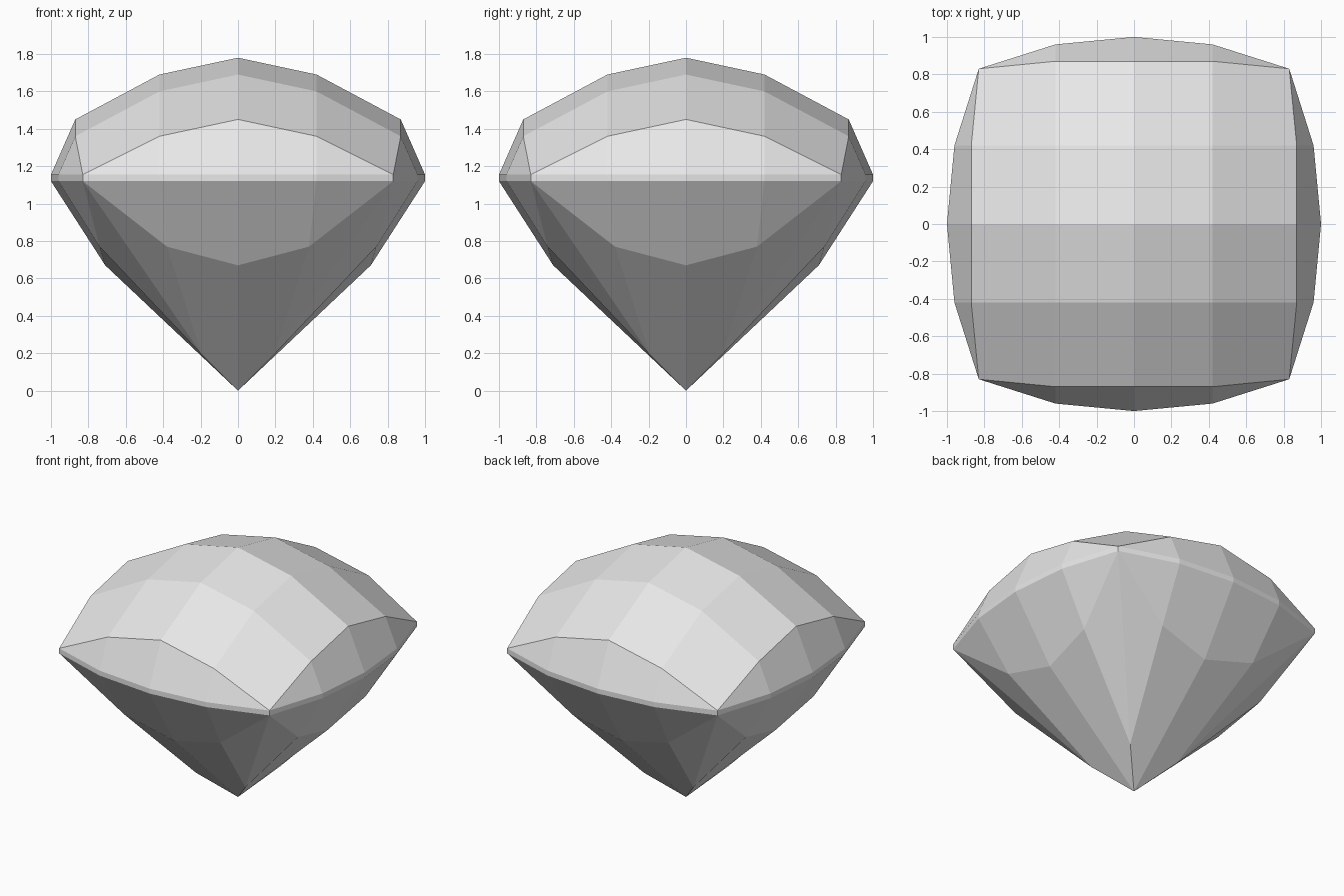
import bpy, bmesh
from math import pi
from mathutils import Matrix

cube = bpy.data.objects.get("Cube")
if cube:
    bpy.data.objects.remove(cube, do_unlink=True)

stone = bpy.data.materials.new("pale grey stone")
stone.use_nodes = True
GREY = (0.8, 0.8, 0.8, 1)
stone.diffuse_color = GREY
stone.node_tree.nodes["Principled BSDF"].inputs["Base Color"].default_value = GREY

TOP, BOTTOM = 1.155, 1.12      # girdle heights
RIM = [(0, -1), (0.42, -0.96), (0.83, -0.83)]
CORNER = (0.83, -0.83)

# Domed crown: quadrant of a grid, dropping with distance from each axis
STEPS = [(0, 0), (0.42, 0.09), (0.87, 0.33)]


def dome(i, j):
    if i == j == 2:
        return (*CORNER, TOP)
    (x, dx), (y, dy) = STEPS[i], STEPS[j]
    return (x, -y, 1.78 - dx - dy)


crown = [[dome(i, j), dome(i + 1, j), dome(i + 1, j + 1), dome(i, j + 1)]
         for i in range(2) for j in range(2)]

# Half of one side: crown sides, girdle band and pavilion facets
upper = [(*p, TOP) for p in RIM]
lower = [(*p, BOTTOM) for p in RIM]
ridge = [dome(i, 2) for i in range(3)]
mid, knee = (0, -0.71, 0.67), (0.38, -0.74, 0.77)
tip, culet = (0.195, -0.195, 0.195), (0, 0, 0)

crown_side = [[upper[0], upper[1], ridge[1], ridge[0]],
              [upper[1], upper[2], ridge[1]]]
girdle = [[lower[i], lower[i + 1], upper[i + 1], upper[i]] for i in range(2)]
pavilion = [[mid, knee, lower[1], lower[0]],
            [knee, lower[2], lower[1]],
            [knee, tip, lower[2]],
            [culet, tip, knee, mid]]


def add_facets(bm, facets, transform):
    for facet in facets:
        bm.faces.new([bm.verts.new(transform @ v) for v in facet])


def vectors(facets):
    return [[Matrix.Translation(p).to_translation() for p in f] for f in facets]


bm = bmesh.new()
mirror = Matrix.Diagonal((-1, 1, 1, 1))
for quarter in range(4):
    turn = Matrix.Rotation(quarter * pi / 2, 4, 'Z')
    add_facets(bm, vectors(crown), turn)
    half_side = vectors(crown_side + girdle + pavilion)
    add_facets(bm, half_side, turn)
    add_facets(bm, half_side, turn @ mirror)

# Weld the sectors into one closed, flat-shaded stone
bmesh.ops.remove_doubles(bm, verts=bm.verts, dist=0.001)
bmesh.ops.recalc_face_normals(bm, faces=bm.faces)
mesh = bpy.data.meshes.new("cut_gemstone")
bm.to_mesh(mesh)
bm.free()
mesh.materials.append(stone)
gem = bpy.data.objects.new("cut_gemstone", mesh)
bpy.context.collection.objects.link(gem)
